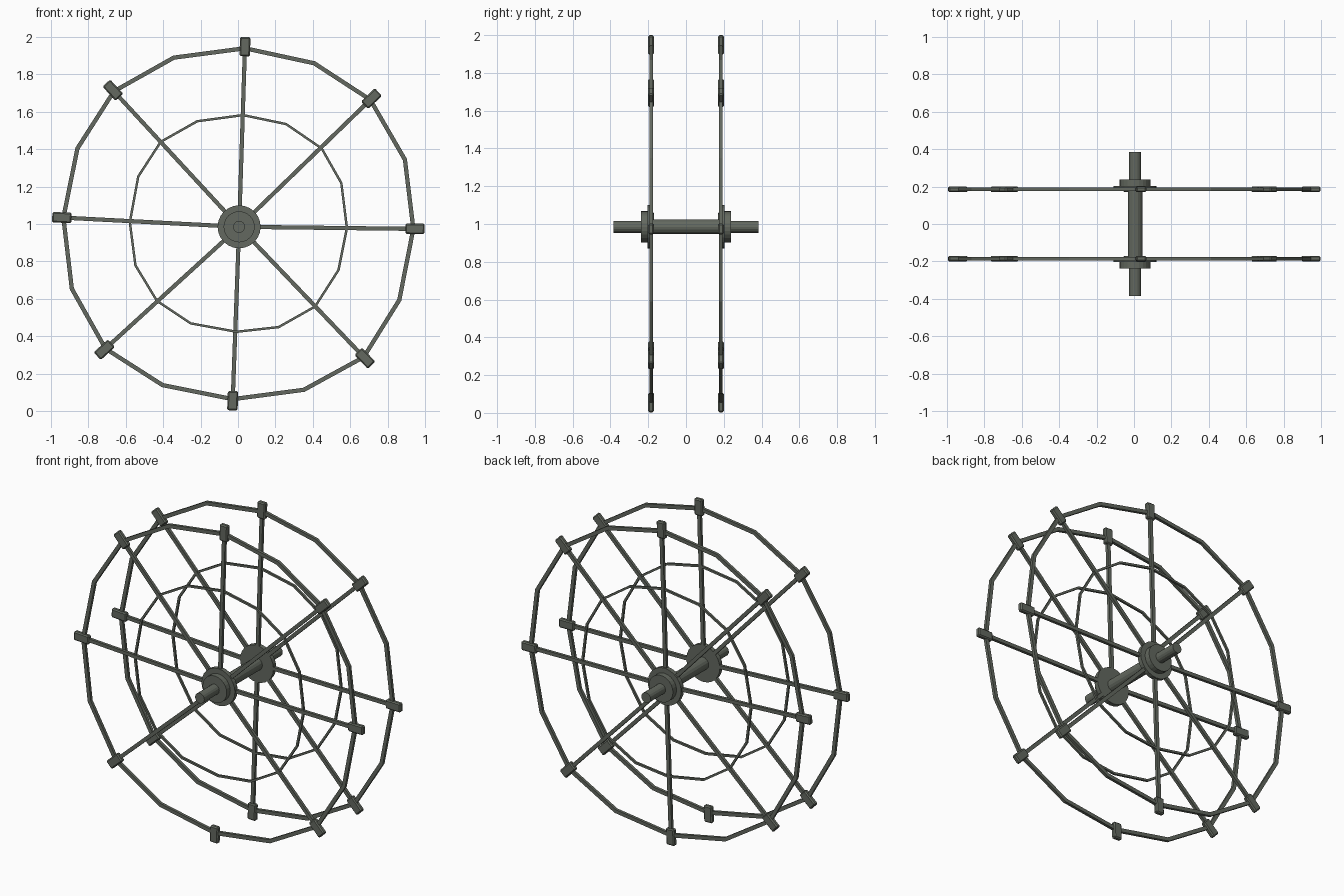
import bpy, bmesh, math
from mathutils import Vector, Matrix

if "Cube" in bpy.data.objects:
    bpy.data.objects.remove(bpy.data.objects["Cube"])

HUB = Vector((.006, -0.185, 0.985))
SHIFT = Vector((.007, 0, -.006))

# Slightly irregular rim outlines (x, z); every even point sits on a spoke
OUTER = [(.03, 1.945), (.40, 1.865), (.70, 1.67), (.885, 1.35), (.93, .98), (.855, .60),
         (.665, .295), (.345, .12), (-.035, .07), (-.41, .145), (-.715, .34), (-.895, .66),
         (-.94, 1.04), (-.865, 1.41), (-.67, 1.715), (-.35, 1.895)]
INNER = [(.02, 1.588), (.25, 1.54), (.44, 1.41), (.545, 1.225), (.575, .985), (.53, .76),
         (.405, .565), (.21, .455), (-.015, .43), (-.26, .475), (-.44, .595), (-.555, .785),
         (-.585, 1.015), (-.54, 1.26), (-.42, 1.445), (-.225, 1.555)]

metal = bpy.data.materials.new("dark_metal")
metal.diffuse_color = (.125, .14, .115, 1)
metal.use_nodes = True
metal.node_tree.nodes["Principled BSDF"].inputs["Base Color"].default_value = metal.diffuse_color


def finish(name, bm, mirror=True):
    bmesh.ops.recalc_face_normals(bm, faces=bm.faces)
    me = bpy.data.meshes.new(name)
    bm.to_mesh(me)
    bm.free()
    me.materials.append(metal)
    ob = bpy.data.objects.new(name, me)
    bpy.context.collection.objects.link(ob)
    if mirror:
        m = ob.modifiers.new("other_side", 'MIRROR')
        m.use_axis = (False, True, False)
        m.use_mirror_merge = False
    return ob


def ring(name, pts, width, depth):
    bm = bmesh.new()
    loops = []
    for x, z in pts:
        p = Vector((x, HUB.y, z)) + SHIFT
        r = (p - HUB).normalized() * width / 2
        d = Vector((0, depth / 2, 0))
        loops.append([bm.verts.new(p + v) for v in (r + d, r - d, -r - d, -r + d)])
    for i, a in enumerate(loops):
        b = loops[(i + 1) % len(loops)]
        for j in range(4):
            k = (j + 1) % 4
            bm.faces.new((a[j], a[k], b[k], b[j]))
    return finish(name, bm)


def bar(bm, a, b, width, depth):
    d = (b - a).normalized()
    y = Vector((0, 1, 0))
    rot = Matrix((d, y, d.cross(y))).transposed().to_4x4()
    size = Matrix.Diagonal(((b - a).length, depth, width, 1))
    bmesh.ops.create_cube(bm, size=1, matrix=Matrix.Translation((a + b) / 2) @ rot @ size)


def lathe(name, profile, sides, mirror):
    # profile: (y, radius) pairs turned around the axle
    bm = bmesh.new()
    loops = [[bm.verts.new((HUB.x + r * math.cos(t), y, HUB.z + r * math.sin(t)))
              for t in (2 * math.pi * i / sides for i in range(sides))] for y, r in profile]
    for a, b in zip(loops, loops[1:]):
        for i in range(sides):
            k = (i + 1) % sides
            bm.faces.new((a[i], a[k], b[k], b[i]))
    bm.faces.new(loops[0])
    bm.faces.new(loops[-1])
    return finish(name, bm, mirror)


# Rims
ring("outer_rim", OUTER, .023, .018)
ring("inner_rim", INNER, .013, .013)

# Spokes and the clamp blocks on their tips; the front wheel lacks its bottom spoke
spokes, blocks, lone = bmesh.new(), bmesh.new(), bmesh.new()
for i, (x, z) in enumerate(OUTER[::2]):
    tip = Vector((x, HUB.y, z)) + SHIFT
    d = (tip - HUB).normalized()
    if i == 4:
        back = Vector((0, -2 * HUB.y, 0))
        bar(lone, HUB + d * .03 + back, tip + back, .022, .018)
    else:
        bar(spokes, HUB + d * .03, tip, .022, .018)
    bar(blocks, tip - d * .043, tip + d * .06, .056, .03)
finish("spokes", spokes)
finish("back_bottom_spoke", lone, False)
ob = finish("rim_blocks", blocks)
bev = ob.modifiers.new("chamfer", 'BEVEL')
bev.width = .007
bev.segments = 1

# Stepped hubs and the axle
lathe("hub", [(-.238, .083), (-.203, .083), (-.203, .115), (-.176, .115)], 24, True)
lathe("axle", [(-.385, .032), (-.185, .032), (-.185, .039), (.185, .039),
               (.185, .032), (.385, .032)], 16, False)
